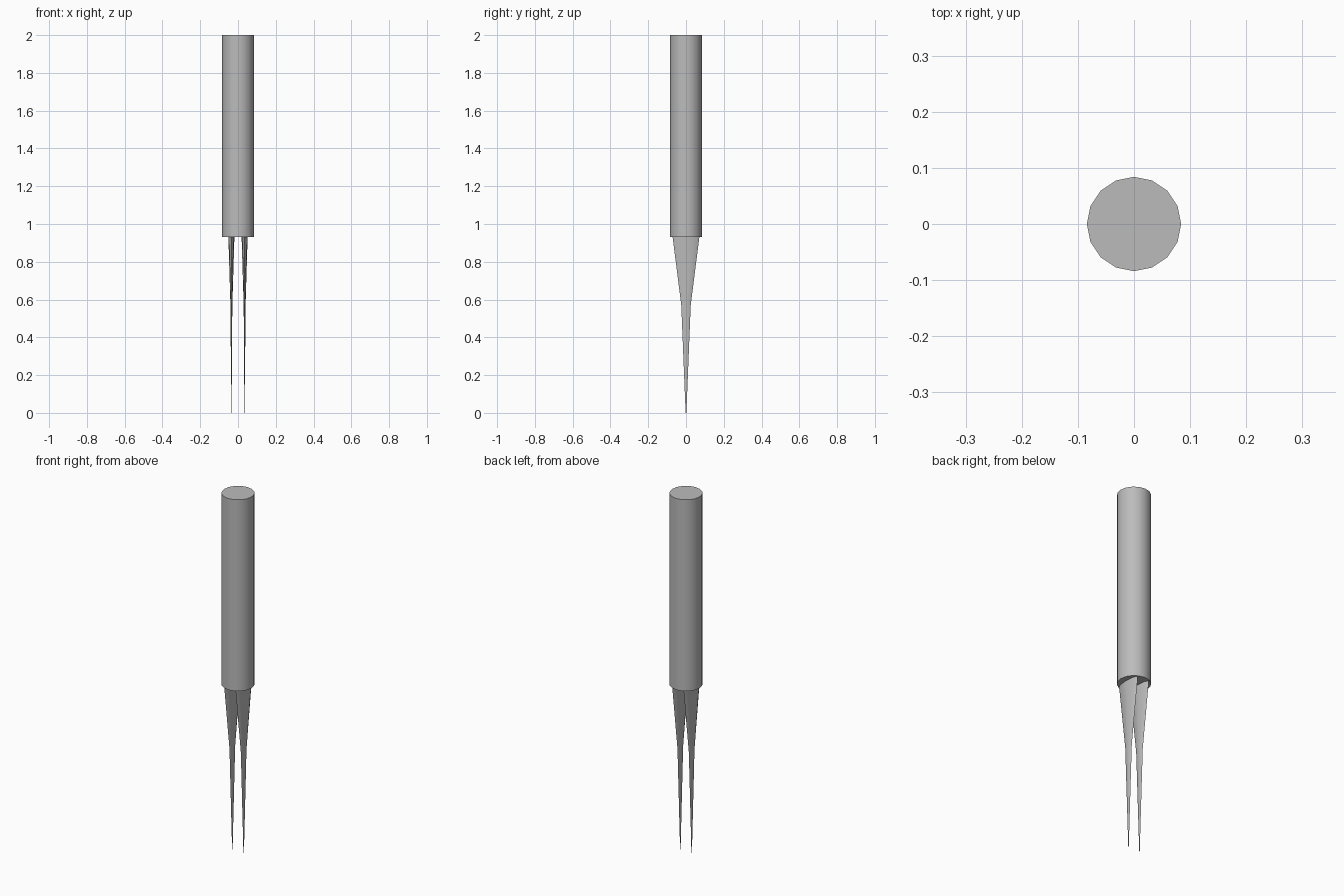
import bpy, bmesh, math

if "Cube" in bpy.data.objects:
    bpy.data.objects.remove(bpy.data.objects["Cube"])

# Mid grey for the whole tool
grey = bpy.data.materials.new("mid_grey")
grey.diffuse_color = (0.5, 0.5, 0.5, 1.0)
grey.use_nodes = True
grey.node_tree.nodes["Principled BSDF"].inputs["Base Color"].default_value = grey.diffuse_color


def finish(name, bm, angle):
    bmesh.ops.recalc_face_normals(bm, faces=bm.faces)
    mesh = bpy.data.meshes.new(name)
    bm.to_mesh(mesh)
    bm.free()
    mesh.materials.append(grey)
    obj = bpy.data.objects.new(name, mesh)
    bpy.context.collection.objects.link(obj)
    bpy.ops.object.select_all(action='DESELECT')
    obj.select_set(True)
    bpy.context.view_layer.objects.active = obj
    bpy.ops.object.shade_smooth_by_angle(angle=math.radians(angle))
    return obj


def loft(name, sections, sides, cx=0.0, angle=40):
    """Skin elliptical sections (z, x radius, y radius) and cap both ends."""
    bm = bmesh.new()
    rings = []
    for z, rx, ry in sections:
        rings.append([bm.verts.new((cx + rx * math.cos(2 * math.pi * i / sides),
                                    ry * math.sin(2 * math.pi * i / sides), z))
                      for i in range(sides)])
    for a, b in zip(rings, rings[1:]):
        for i in range(sides):
            j = (i + 1) % sides
            bm.faces.new((a[i], a[j], b[j], b[i]))
    bm.faces.new(rings[0])
    bm.faces.new(rings[-1])
    return finish(name, bm, angle)


# Round handle
loft("handle", [(0.932, 0.084, 0.084), (2.0, 0.084, 0.084)], 16)

# Two flattened prongs tapering to points
for side, label in ((-1, "left"), (1, "right")):
    loft(label + "_prong",
         [(0.0, 0.0008, 0.002), (0.57, 0.005, 0.025), (0.932, 0.016, 0.071)],
         8, cx=side * 0.035)
